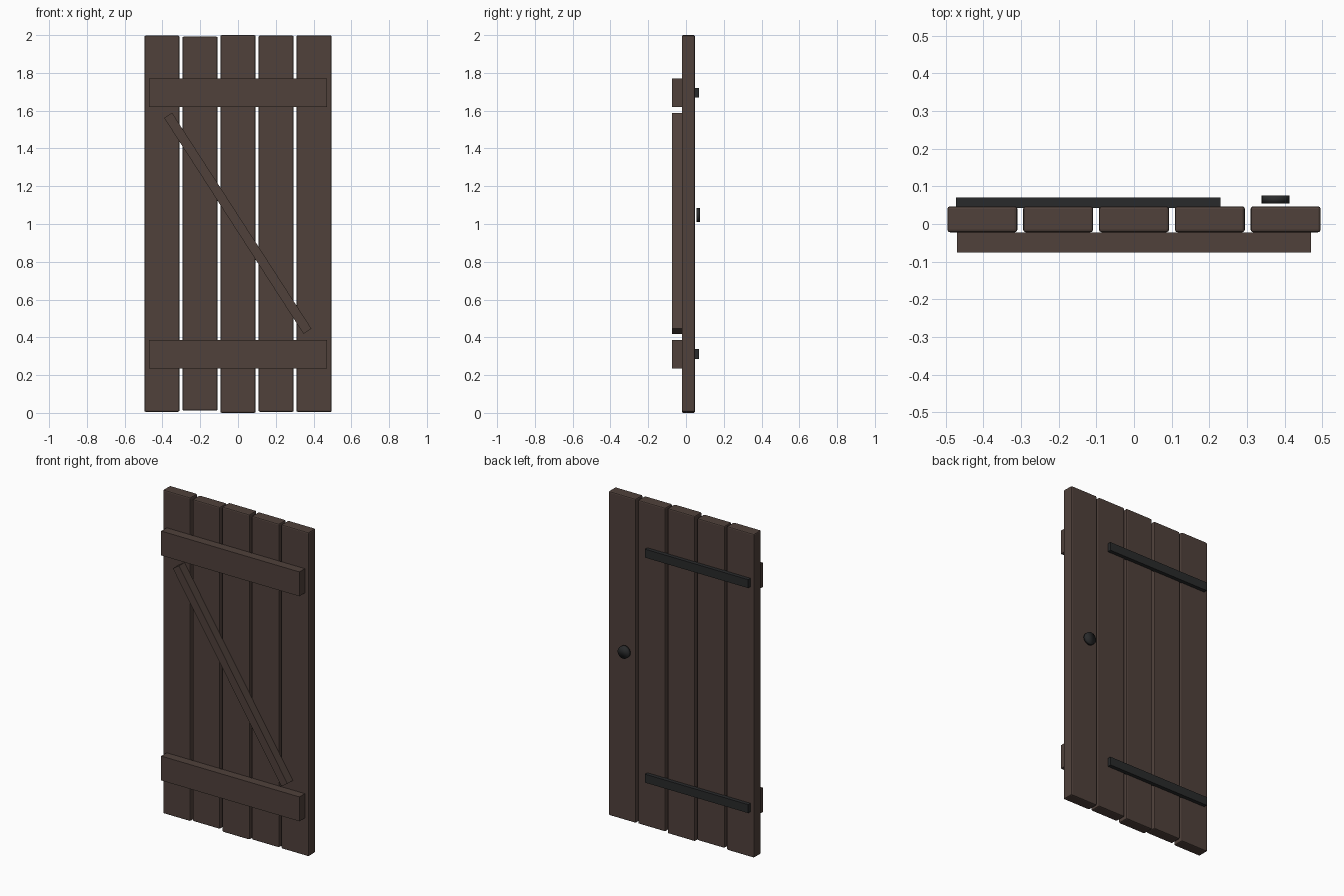
import bpy
import math

cube = bpy.data.objects.get("Cube")
if cube:
    bpy.data.objects.remove(cube, do_unlink=True)


def make_material(name, color):
    mat = bpy.data.materials.new(name)
    mat.use_nodes = True
    mat.diffuse_color = (*color, 1)
    bsdf = next(n for n in mat.node_tree.nodes if n.type == 'BSDF_PRINCIPLED')
    bsdf.inputs["Base Color"].default_value = (*color, 1)
    return mat


wood = make_material("dark brown wood", (0.08, 0.053, 0.044))
iron = make_material("black iron", (0.022, 0.023, 0.024))


def box(name, x, y, z, mat, angle=0.0, bevel=0.0):
    """Box from (min, max) spans, optionally turned about the y axis."""
    spans = (x, y, z)
    bpy.ops.mesh.primitive_cube_add(size=1, location=[(a + b) / 2 for a, b in spans])
    obj = bpy.context.object
    obj.name = name
    obj.scale = [b - a for a, b in spans]
    bpy.ops.object.transform_apply(location=False, rotation=False, scale=True)
    obj.rotation_euler.y = angle
    obj.data.materials.append(mat)
    if bevel:
        mod = obj.modifiers.new("worn edges", 'BEVEL')
        mod.width = bevel
        mod.segments = 2
    return obj


# Upright planks, with slightly uneven ends
plank_back, plank_front = 0.047, -0.022
ends = [(0.006, 1.997), (0.012, 1.992), (0.0, 2.0), (0.006, 1.997), (0.005, 1.998)]
for i, z in enumerate(ends):
    cx = (i - 2) * 0.2013
    box(f"plank_{i + 1}", (cx - 0.093, cx + 0.093), (plank_front, plank_back), z,
        wood, bevel=0.007)

# Cross battens on the front, strap hinges on the back
for label, batten_z, strap_z in (("lower", 0.311, 0.311), ("upper", 1.695, 1.695)):
    box(f"{label}_batten", (-0.47, 0.47), (-0.075, plank_front),
        (batten_z - 0.075, batten_z + 0.075), wood)
    box(f"{label}_strap_hinge", (-0.472, 0.23), (plank_back - 0.004, 0.07),
        (strap_z - 0.026, strap_z + 0.026), iron)

# Diagonal brace between the battens
x0, z0, x1, z1 = -0.37, 1.575, 0.368, 0.432
half = math.hypot(x1 - x0, z1 - z0) / 2
cx, cz = (x0 + x1) / 2, (z0 + z1) / 2
box("diagonal_brace", (cx - half, cx + half), (-0.075, plank_front),
    (cz - 0.025, cz + 0.025), wood, angle=math.atan2(z0 - z1, x1 - x0))

# Round door knob
bpy.ops.mesh.primitive_cylinder_add(vertices=24, radius=0.037, depth=0.02,
                                    location=(0.376, 0.065, 1.047),
                                    rotation=(math.pi / 2, 0, 0))
knob = bpy.context.object
knob.name = "door_knob"
knob.data.materials.append(iron)
bpy.ops.object.shade_smooth()
